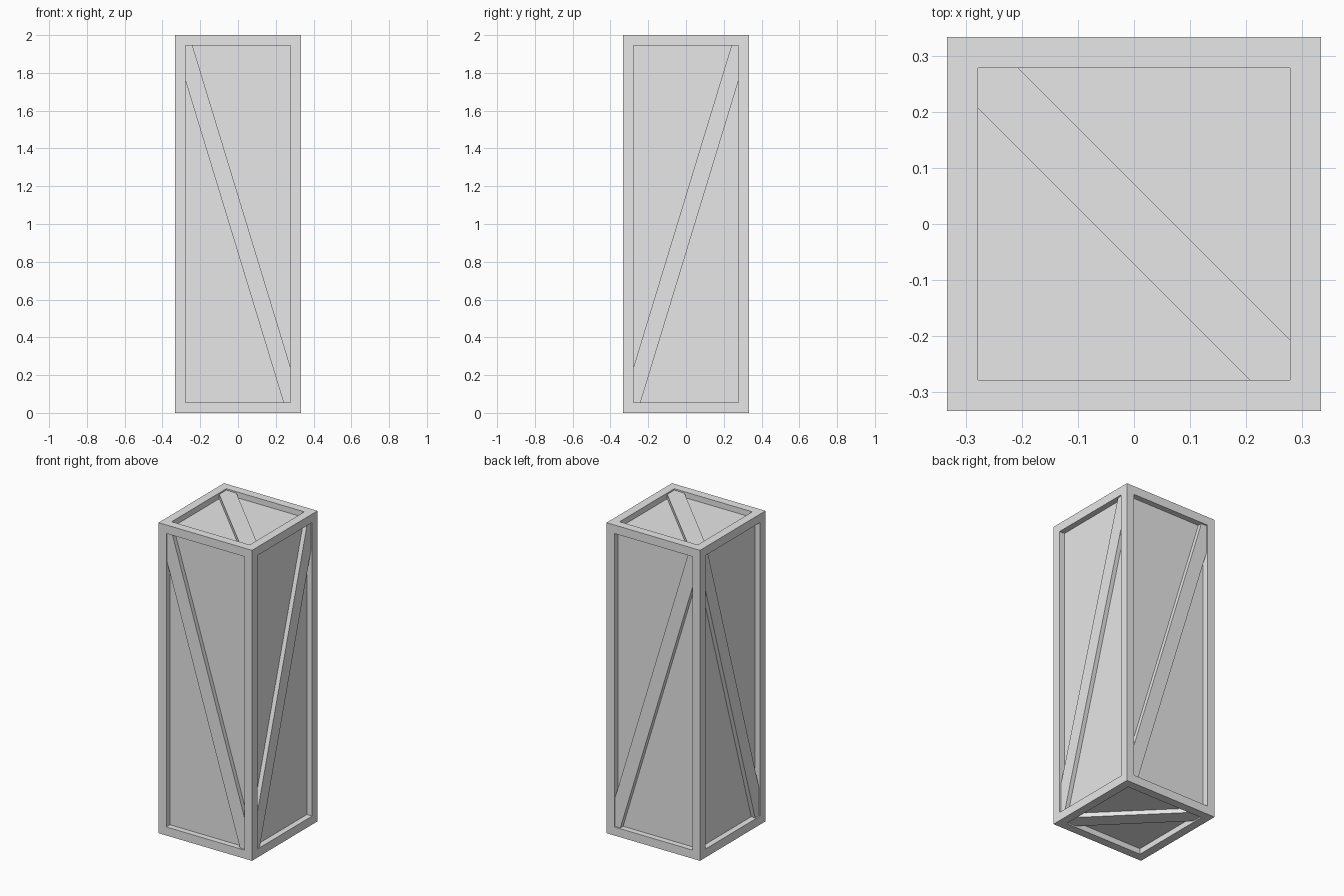
import bpy, bmesh
from mathutils import Vector

if "Cube" in bpy.data.objects:
    bpy.data.objects.remove(bpy.data.objects["Cube"])

HALF = 0.333      # half width of the crate
HEIGHT = 2.0
FRAME = 0.055     # width of the frame border
DEPTH = 0.037     # how far the panels sit back
BRACE = 0.028     # thickness of the diagonal boards

grey = bpy.data.materials.new("crate grey")
grey.diffuse_color = (0.8, 0.8, 0.8, 1)
grey.use_nodes = True
grey.node_tree.nodes["Principled BSDF"].inputs["Base Color"].default_value = grey.diffuse_color


def make_object(name, bm):
    bmesh.ops.recalc_face_normals(bm, faces=bm.faces[:])
    mesh = bpy.data.meshes.new(name)
    bm.to_mesh(mesh)
    bm.free()
    mesh.materials.append(grey)
    obj = bpy.data.objects.new(name, mesh)
    bpy.context.collection.objects.link(obj)
    return obj


# Crate body: a tall box with a recessed panel on each side
bm = bmesh.new()
bmesh.ops.create_cube(bm, size=1)
for v in bm.verts:
    v.co = (v.co.x * 2 * HALF, v.co.y * 2 * HALF, (v.co.z + 0.5) * HEIGHT)
panels = bm.faces[:]
bmesh.ops.inset_individual(bm, faces=panels, thickness=FRAME, use_even_offset=True)
for face in bmesh.ops.extrude_discrete_faces(bm, faces=panels)["faces"]:
    face.normal_update()
    shift = face.normal * -DEPTH
    for v in face.verts:
        v.co += shift
make_object("crate_body", bm)


# Diagonal board: hexagon across a panel, from upper left to lower right
def brace(name, center, u, v, normal, hu, hv, cut_u, cut_v):
    u, v, n = Vector(u), Vector(v), Vector(normal)
    base = Vector(center) - n * DEPTH
    half = [(-hu, hv - cut_v), (-hu, hv), (-hu + cut_u, hv)]
    outline = half + [(-a, -b) for a, b in half]
    bm = bmesh.new()
    face = bm.faces.new([bm.verts.new(base + u * a + v * b) for a, b in outline])
    top = bmesh.ops.extrude_face_region(bm, geom=[face], use_keep_orig=True)["geom"]
    verts = [g for g in top if isinstance(g, bmesh.types.BMVert)]
    bmesh.ops.translate(bm, verts=verts, vec=n * BRACE)
    make_object(name, bm)


inner = HALF - FRAME
mid = HEIGHT / 2
tall = (inner, mid - FRAME, 0.037, 0.187)
square = (inner, inner, 0.072, 0.072)
for s, xname, yname, zname in ((1, "right", "back", "top"), (-1, "left", "front", "bottom")):
    brace(yname + "_brace", (0, s * HALF, mid), (1, 0, 0), (0, 0, 1), (0, s, 0), *tall)
    brace(xname + "_brace", (s * HALF, 0, mid), (0, -1, 0), (0, 0, 1), (s, 0, 0), *tall)
    brace(zname + "_brace", (0, 0, mid + s * mid), (1, 0, 0), (0, 1, 0), (0, 0, s), *square)
